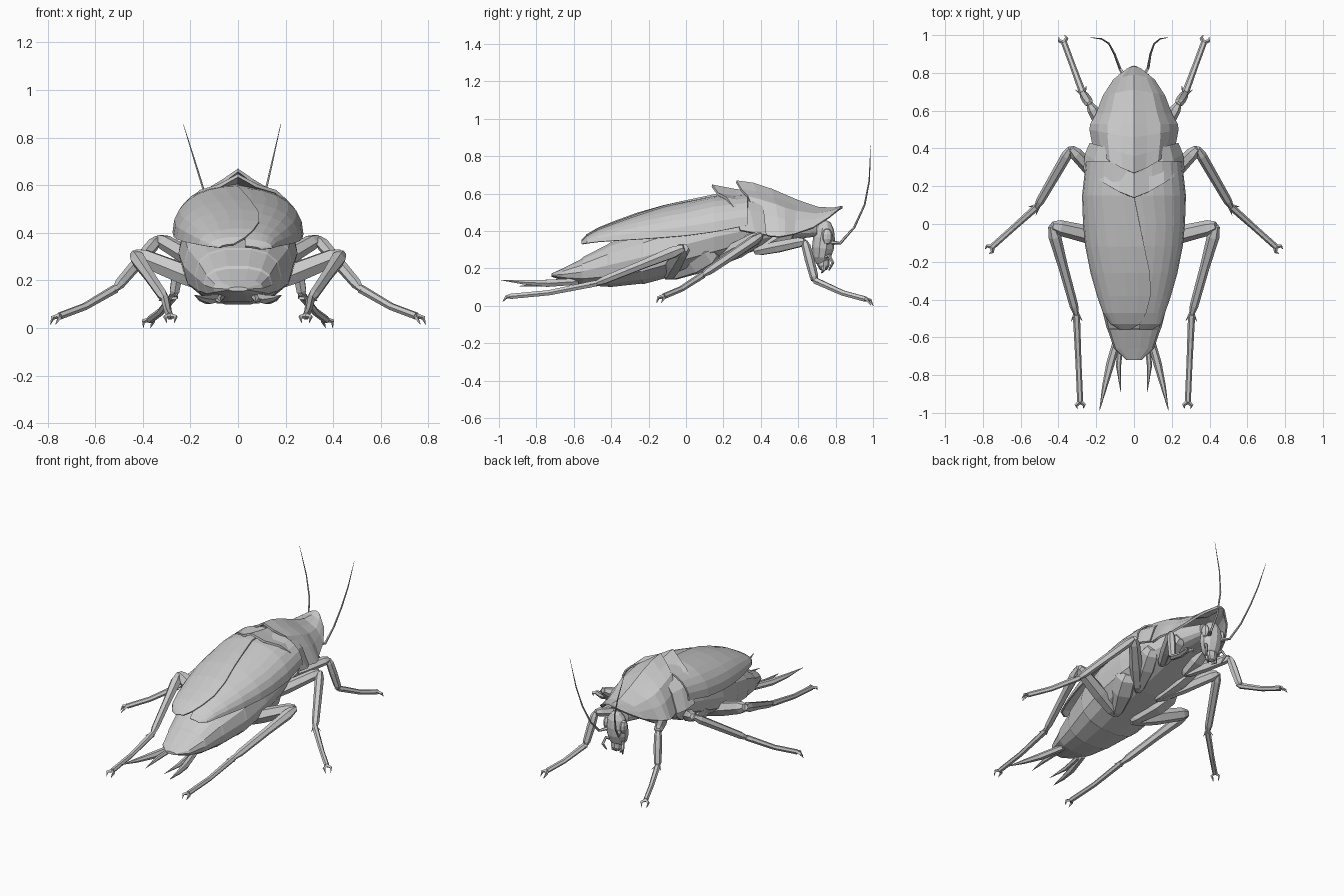
import bpy, bmesh, math
from mathutils import Vector, Matrix

if "Cube" in bpy.data.objects:
    bpy.data.objects.remove(bpy.data.objects["Cube"])


def make(name, rows, closed=False, caps=False, thick=0):
    """Skin rows of points into a flat-shaded object."""
    bm = bmesh.new()
    vs = [[bm.verts.new(p) for p in r] for r in rows]
    n = len(rows[0])
    for a, b in zip(vs, vs[1:]):
        for i in range(n if closed else n - 1):
            j = (i + 1) % n
            bm.faces.new((a[i], a[j], b[j], b[i]))
    if caps:
        bm.faces.new(vs[0][::-1])
        bm.faces.new(vs[-1])
    bmesh.ops.recalc_face_normals(bm, faces=bm.faces)
    if not closed and sum(f.normal.z for f in bm.faces) < 0:
        bmesh.ops.reverse_faces(bm, faces=bm.faces)
    me = bpy.data.meshes.new(name)
    bm.to_mesh(me)
    bm.free()
    ob = bpy.data.objects.new(name, me)
    bpy.context.collection.objects.link(ob)
    if thick:
        m = ob.modifiers.new("thickness", 'SOLIDIFY')
        m.thickness = thick
        m.offset = -1
    return ob


def tube(name, pts, radii, sides=6):
    pts = [Vector(p) for p in pts]
    rows, q, old = [], None, None
    for i, p in enumerate(pts):
        t = (pts[min(i + 1, len(pts) - 1)] - pts[max(i - 1, 0)]).normalized()
        q = t.to_track_quat('Z', 'Y') if q is None else old.rotation_difference(t) @ q
        old = t
        rows.append([p + q @ Vector((radii[i] * math.cos(a), radii[i] * math.sin(a), 0))
                     for a in (2 * math.pi * k / sides for k in range(sides))])
    return make(name, rows, True, True)


def mix(a, b, t):
    return a + (b - a) * t


def limb(name, a, b, r0, r1, r2):
    """Leg segment swelling in its middle."""
    a, b = Vector(a), Vector(b)
    return tube(name, [a, a.lerp(b, .12), a.lerp(b, .45), a.lerp(b, .9), b],
                [r0 * .6, r0, r1, r2, r2 * .6])


def ball(name, loc, scale, tilt=0, seg=10, rings=7):
    bm = bmesh.new()
    bmesh.ops.create_uvsphere(bm, u_segments=seg, v_segments=rings, radius=1)
    bm.transform(Matrix.Translation(loc) @ Matrix.Rotation(tilt, 4, 'X') @ Matrix.Diagonal((*scale, 1)))
    me = bpy.data.meshes.new(name)
    bm.to_mesh(me)
    bm.free()
    bpy.context.collection.objects.link(bpy.data.objects.new(name, me))


# Abdomen and thorax: y, half width, top, bottom
body = [(-.72, .04, .172, .155), (-.66, .105, .2, .135), (-.56, .14, .25, .11), (-.55, .145, .262, .107),
        (-.42, .178, .33, .1), (-.41, .183, .338, .097), (-.24, .226, .4, .115), (-.23, .23, .408, .112),
        (-.05, .25, .47, .16), (.15, .24, .52, .215), (.35, .2, .53, .285), (.52, .13, .5, .345), (.7, .06, .46, .37)]
rows = []
for y, w, t, b in body:
    ring = []
    for k in range(14):
        a = 2 * math.pi * k / 14
        c, s = math.cos(a), math.sin(a)
        ring.append((w * math.copysign(abs(c) ** .8, c), y,
                     (t + b) / 2 + (t - b) / 2 * math.copysign(abs(s) ** .8, s)))
    rows.append(ring)
make("abdomen", rows, True, True)

# Wing cases: y, half width, top, edge, seam x
wing = [(.33, .255, .6, .43, 0), (.15, .275, .588, .395, 0), (0, .27, .557, .375, .03), (-.12, .258, .53, .365, .055),
        (-.26, .23, .49, .355, .085), (-.38, .196, .447, .348, .088), (-.47, .165, .41, .342, .065),
        (-.53, .125, .375, .335, .03), (-.56, .075, .345, .33, -.02)]
for name, side, lift in (("left_wing_case", -1, .008), ("right_wing_case", 1, 0)):
    rows = []
    for y, w, t, e, seam in wing:
        x0 = seam if side < 0 else min(seam, .03) - .03
        if side > 0 and y < -.5:
            x0 = .03
        outer = w if side < 0 or y > -.5 else w + .02
        row = []
        for k in range(8):
            a = math.sin(k / 7 * math.pi / 2)
            x = mix(x0, side * outer, a)
            f = max(0, 1 - min(1, abs(x) / outer) ** 2.2) ** .4545
            row.append((x, y, mix(e, t, f) + lift))
        rows.append(row)
    make(name, rows, thick=.01)


def plate(name, table, prof, thick):
    """Ridged back plate: centre y, centre z, edge y, edge z, half width."""
    us = [0, .3, .6, .8, 1]
    rows = []
    for yc, zc, ye, ze, w in table:
        half = [(w * u, mix(yc, ye, u ** 1.3), mix(ze, zc, f)) for u, f in zip(us, prof)]
        rows.append([(-x, y, z) for x, y, z in half[:0:-1]] + half)
    make(name, rows, thick=thick)


plate("head_shield", [(.835, .535, .825, .525, .035), (.79, .525, .765, .475, .11), (.71, .528, .68, .42, .165),
                      (.6, .565, .58, .385, .203), (.53, .595, .53, .375, .232), (.46, .625, .5, .37, .236),
                      (.36, .658, .44, .375, .225), (.27, .67, .39, .41, .212)], [1, .83, .68, .4, 0], .014)
plate("shoulder_plate", [(.38, .61, .43, .38, .235), (.26, .625, .37, .39, .26), (.14, .648, .29, .405, .268)],
      [1, .82, .72, .52, 0], .014)

# Head
ball("head", (0, .735, .335), (.075, .06, .125), -.12)
ball("mouth", (0, .735, .23), (.045, .035, .045), 0, 8, 5)

# Legs: hip, femur start, knee, ankle, foot, femur radius
legs = {"front": [(.1, .56, .4), (.09, .37, .29), (.235, .635, .345), (.27, .69, .135), (.37, .96, .035), .034],
        "middle": [(.17, .38, .38), (.07, .12, .22), (.335, .4, .375), (.515, .09, .165), (.75, -.12, .05), .04],
        "hind": [(.18, .16, .3), (.06, -.1, .16), (.435, -.01, .31), (.305, -.48, .12), (.285, -.94, .05), .048]}

for s, side in ((-1, "left"), (1, "right")):
    def m(p):
        return Vector((p[0] * s, p[1], p[2]))

    for pos, (hip, start, knee, ankle, foot, r) in legs.items():
        hip, start, knee, ankle, foot = map(m, (hip, start, knee, ankle, foot))
        n = side + "_" + pos
        limb(n + "_coxa", hip, start, r * 1.5, r * 1.6, r * .9)
        limb(n + "_femur", start, knee, r * .85, r, r * .85)
        limb(n + "_tibia", knee, ankle, r * .7, .026, .023)
        out = (foot - ankle).normalized()
        sag = ankle.lerp(foot, .55) - Vector((0, 0, .012))
        tube(n + "_tarsus", [ankle, sag, foot], [.019, .016, .016])
        across = out.cross(Vector((0, 0, 1))).normalized()
        # Paired spurs and claws
        for d in (-1, 1):
            tube(n + "_spur", [ankle - out * .02, ankle + across * d * .03 + out * .035], [.01, .001], 4)
            tube(n + "_claw", [foot, foot + across * d * .022 + out * .02,
                               foot + across * d * .016 + out * .04 - Vector((0, 0, .022))], [.012, .009, .001], 4)

    # Tail spikes
    tube(side + "_cercus", [m(p) for p in ((.08, -.58, .13), (.125, -.74, .12), (.155, -.86, .125), (.183, -.99, .137))],
         [.02, .022, .014, .001])
    tube(side + "_style", [m(p) for p in ((.07, -.62, .13), (.082, -.75, .115), (.07, -.89, .105))], [.015, .014, .001])

    # Eyes, feelers and mouthparts
    ball(side + "_eye", m((.062, .755, .37)), (.022, .03, .045), 0, 8, 5)
    sh = Vector((-.025, 0, 0))
    tube(side + "_antenna", [m((.045, .775, .34)), m((.075, .825, .335)), m((.095, .9, .42)) + sh * .3,
                             m((.12, .955, .54)) + sh * .5, m((.155, .98, .67)) + sh * .7, m((.205, .987, .857)) + sh],
         [.012, .008, .006, .005, .004, .001], 5)
    tube(side + "_palp", [m(p) for p in ((.035, .73, .25), (.065, .765, .27), (.075, .785, .23), (.06, .765, .19))],
         [.009, .01, .009, .004], 5)
    tube(side + "_jaw", [m(p) for p in ((.025, .74, .23), (.035, .735, .19), (.012, .725, .175))], [.014, .01, .003], 5)
